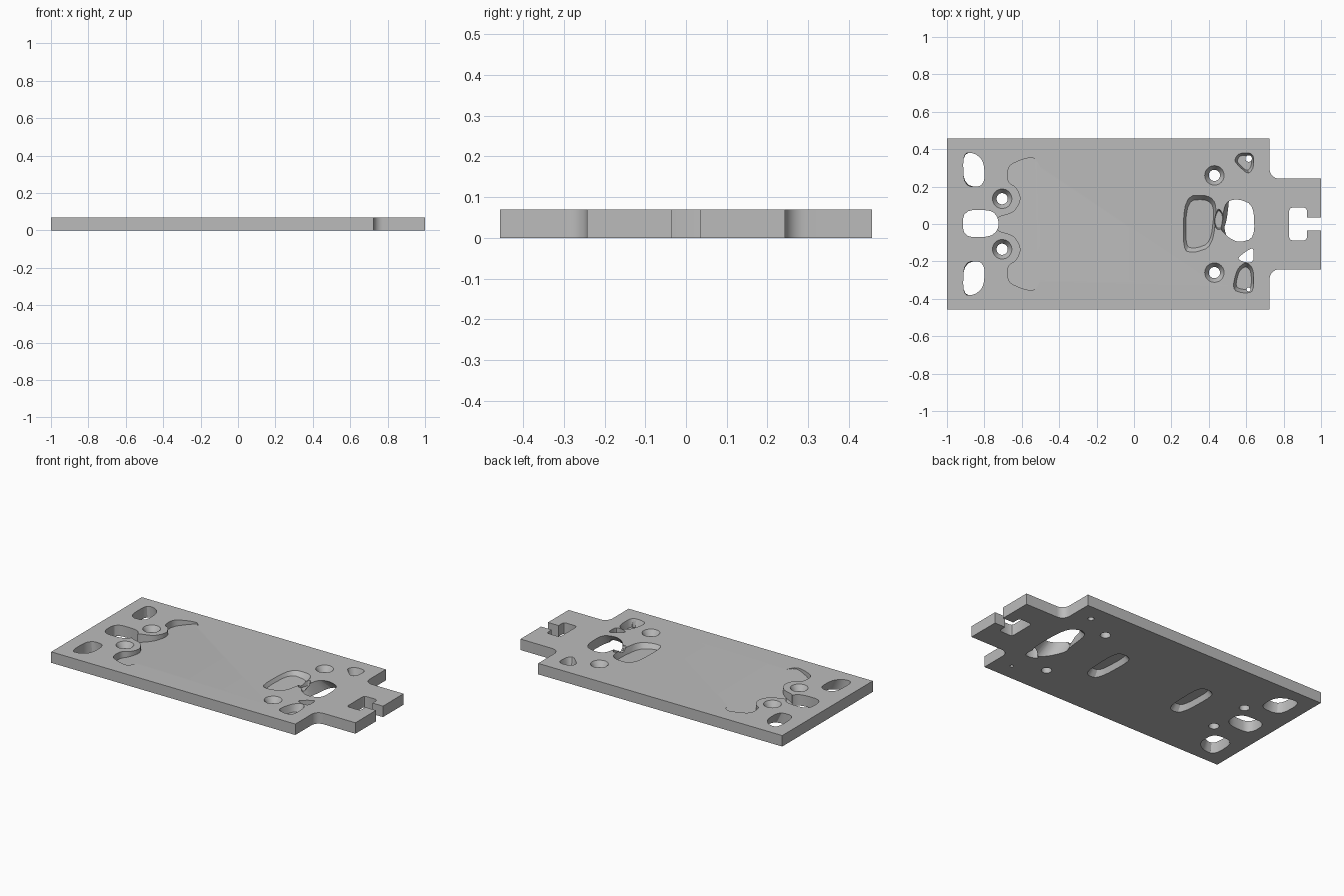
import bpy, bmesh, math

T = 0.07          # plate thickness
OVER = 0.03       # how far cutters pass the surfaces

cube = bpy.data.objects.get("Cube")
if cube:
    bpy.data.objects.remove(cube, do_unlink=True)

grey = bpy.data.materials.new("plain grey")
grey.use_nodes = True
grey.diffuse_color = (0.5, 0.5, 0.5, 1)
grey.node_tree.nodes["Principled BSDF"].inputs["Base Color"].default_value = (0.5, 0.5, 0.5, 1)


def loft(name, rings):
    """Closed solid through equal-length rings of 3D points."""
    bm = bmesh.new()
    loops = [[bm.verts.new(p) for p in ring] for ring in rings]
    n = len(loops[0])
    for low, high in zip(loops, loops[1:]):
        for i in range(n):
            j = (i + 1) % n
            bm.faces.new((low[i], low[j], high[j], high[i]))
    bm.faces.new(loops[0][::-1])
    bm.faces.new(loops[-1])
    bmesh.ops.recalc_face_normals(bm, faces=bm.faces)
    mesh = bpy.data.meshes.new(name)
    bm.to_mesh(mesh)
    bm.free()
    obj = bpy.data.objects.new(name, mesh)
    bpy.context.collection.objects.link(obj)
    mesh.materials.append(grey)
    return obj


def soften(points, cut=0.22, times=2):
    """Round an outline by cutting its corners."""
    for _ in range(times):
        out = []
        for (ax, ay), (bx, by) in zip(points, points[1:] + points[:1]):
            out += [(ax + (bx - ax) * cut, ay + (by - ay) * cut),
                    (bx - (bx - ax) * cut, by - (by - ay) * cut)]
        points = out
    return points


def flip(points):
    return [(x, -y) for x, y in reversed(points)]


def scaled(points, sx, sy, dx=0.0):
    cx = sum(p[0] for p in points) / len(points)
    cy = sum(p[1] for p in points) / len(points)
    return [(cx + dx + (x - cx) * sx, cy + (y - cy) * sy) for x, y in points]


def at(points, z):
    return [(x, y, z(x) if callable(z) else z) for x, y in points]


cutters = []


def through(name, points, sx=1.0, sy=1.0, dx=0.0):
    """Opening that can widen toward the underside."""
    top, low = soften(points), scaled(soften(points), sx, sy, dx)
    cutters.append(loft(name, [at(low, -OVER), at(low, 0), at(top, T), at(top, T + OVER)]))


def pocket(name, points, floor, inset=0.85, under=False):
    """Blind hollow with leaning walls, from the top or from below."""
    rim = soften(points)
    face, out = (0, -OVER) if under else (T, T + OVER)
    cutters.append(loft(name, [at(scaled(rim, inset, inset), floor), at(rim, face), at(rim, out)]))


def circle(x, y, r, n=32):
    return [(x + r * math.cos(i * math.tau / n), y + r * math.sin(i * math.tau / n)) for i in range(n)]


# Plate outline: body, filleted neck, tab and T-shaped slot
R = 0.05
half = [(-1, 0.457), (0.725, 0.457)]
half += [(0.725 + R - R * math.cos(a), 0.243 + R - R * math.sin(a))
         for a in [i * math.pi / 16 for i in range(9)]]
half += [(1, 0.243), (1, 0.035), (0.925, 0.035), (0.925, 0.072), (0.92, 0.083), (0.909, 0.088),
         (0.846, 0.088), (0.835, 0.083), (0.83, 0.072)]
outline = half + flip(half)
plate = loft("base_plate", [at(outline, 0), at(outline, T)])

# Countersunk screw holes
for x, y in ((-0.705, 0.135), (0.43, 0.26)):
    for side in (1, -1):
        cutters.append(loft("screw_hole_cutter", [
            at(circle(x, y * side, r), z)
            for r, z in ((0.03, -OVER), (0.03, 0.035), (0.052, T), (0.052, T + OVER))]))

# Row of three openings at the plain end
end_hole = [(-0.91, 0.2), (-0.915, 0.38), (-0.85, 0.38), (-0.8, 0.33), (-0.8, 0.2)]
through("end_opening_cutter", end_hole, 1.35, 1.0, 0.02)
through("end_opening_cutter", flip(end_hole), 1.35, 1.0, 0.02)
through("middle_opening_cutter", [(-0.915, -0.07), (-0.915, 0.075), (-0.76, 0.075), (-0.725, 0.03),
                                  (-0.725, -0.03), (-0.77, -0.07)])

# Ramped hollow that curves round the two screw holes
lobe = [(-0.495, 0.1), (-0.49, 0.28), (-0.53, 0.36), (-0.6, 0.345), (-0.675, 0.31), (-0.675, 0.22),
        (-0.63, 0.2), (-0.6, 0.135), (-0.64, 0.06), (-0.74, 0.035)]
ring = soften(lobe + flip(lobe))
cutters.append(loft("ramp_cutter", [at(ring, lambda x: 0.02 + (x + 0.7) * 0.25), at(ring, T + OVER)]))

# Large opening near the tab, wider underneath, with a crack toward the hollow beside it
through("large_opening_cutter", [(0.47, 0.02), (0.49, 0.12), (0.56, 0.135), (0.64, 0.1), (0.645, -0.075),
                                 (0.56, -0.1), (0.5, -0.07), (0.45, -0.01)], 0.9, 1.7, 0.02)
pocket("hollow_cutter", [(0.26, -0.14), (0.27, 0.15), (0.4, 0.155), (0.445, 0.1), (0.42, -0.12), (0.32, -0.155)],
       lambda x: 0.05 - (x - 0.27) * 0.12)
pocket("crack_cutter", [(0.425, 0.02), (0.45, 0.09), (0.48, 0.05), (0.47, -0.03), (0.44, -0.03)], 0.04)

# Small ragged hollows and openings at the sides of the large one
pocket("side_hollow_cutter", [(0.535, 0.34), (0.56, 0.38), (0.64, 0.38), (0.64, 0.3), (0.61, 0.265), (0.56, 0.31)],
       0.025, 0.75)
pocket("side_hollow_cutter", [(0.525, -0.35), (0.55, -0.24), (0.6, -0.2), (0.64, -0.24), (0.64, -0.365),
                              (0.58, -0.37)], 0.025, 0.75)
through("side_opening_cutter", [(0.55, -0.185), (0.6, -0.145), (0.64, -0.125), (0.64, -0.205), (0.59, -0.205)])
for y, r in ((0.35, 0.02), (-0.35, 0.012)):
    through("pin_hole_cutter", circle(0.613, y, r, 6))

# Hollows on the underside
for x in (0.195, -0.42):
    pocket("under_hollow_cutter", [(x - 0.05, -0.14), (x - 0.06, 0.12), (x - 0.02, 0.16), (x + 0.06, 0.15),
                                   (x + 0.055, -0.11), (x + 0.02, -0.155)], 0.035, 0.8, under=True)

# Cut the plate, keep the result, drop the cutters
for cutter in cutters:
    cutter.hide_render = True
    mod = plate.modifiers.new(cutter.name, "BOOLEAN")
    mod.operation = "DIFFERENCE"
    mod.solver = "EXACT"
    mod.object = cutter
bpy.context.view_layer.update()
result = bpy.data.meshes.new_from_object(plate.evaluated_get(bpy.context.evaluated_depsgraph_get()))
plate.modifiers.clear()
plate.data = result
for cutter in cutters:
    bpy.data.objects.remove(cutter, do_unlink=True)

# Smooth the rounded walls, keep edges sharp
for obj in bpy.context.selected_objects:
    obj.select_set(False)
plate.select_set(True)
bpy.context.view_layer.objects.active = plate
bpy.ops.object.shade_smooth_by_angle(angle=math.radians(30))
